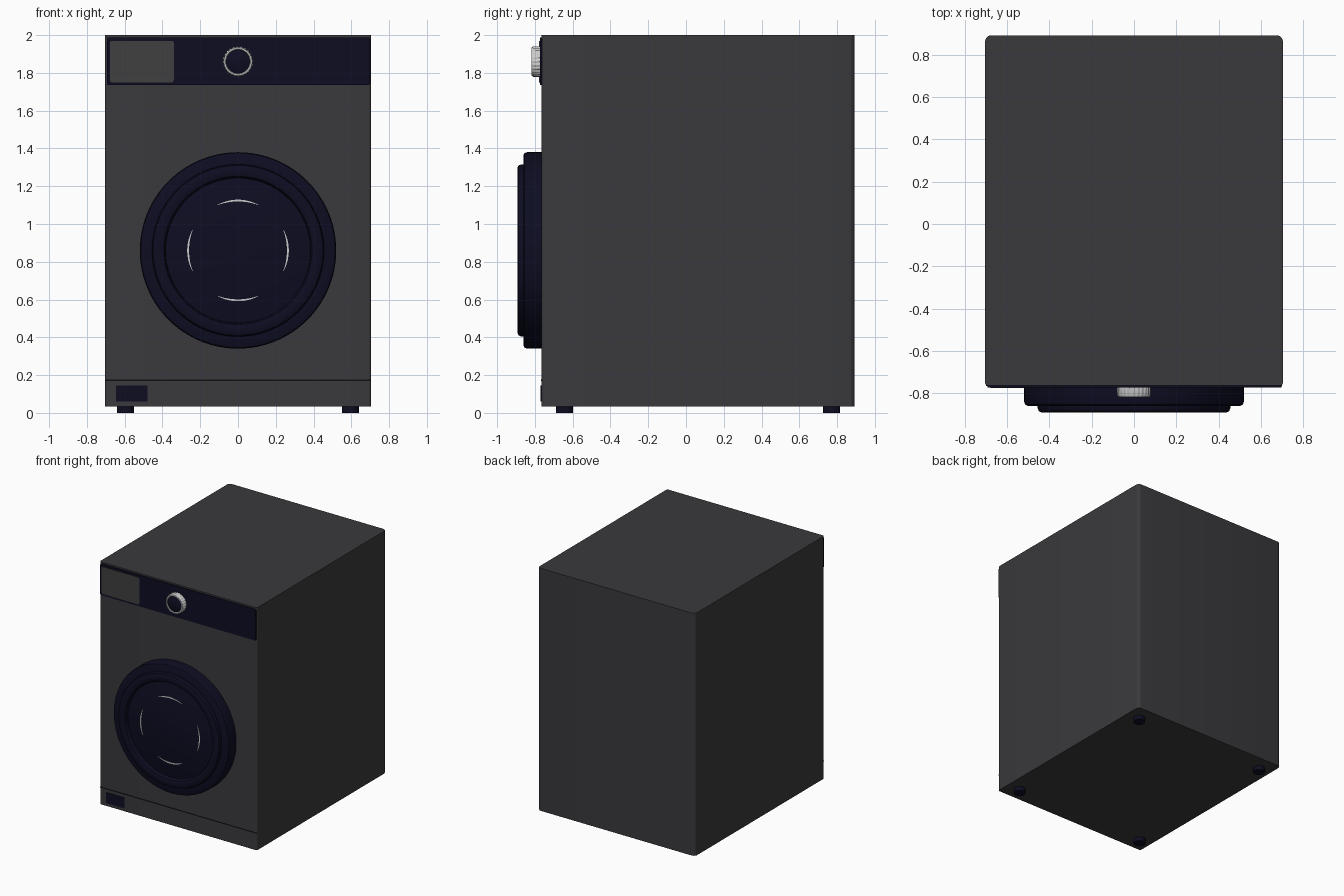
import bpy, bmesh
from math import sin, cos, pi, radians
from mathutils import Matrix

cube = bpy.data.objects.get("Cube")
if cube:
    bpy.data.objects.remove(cube)


def material(name, color):
    m = bpy.data.materials.new(name)
    m.use_nodes = True
    m.diffuse_color = (*color, 1)
    bsdf = m.node_tree.nodes["Principled BSDF"]
    bsdf.inputs["Base Color"].default_value = (*color, 1)
    bsdf.inputs["Roughness"].default_value = 0.5
    return m


GREY = material("graphite grey", (0.042, 0.042, 0.047))
LIGHT_GREY = material("drawer grey", (0.05, 0.05, 0.053))
NAVY = material("dark navy", (0.004, 0.004, 0.016))
SILVER = material("silver", (0.6, 0.6, 0.6))
BLACK = material("seam black", (0.005, 0.005, 0.006))

FRONT = -0.765
BACK = 0.893


def finish(name, bm, mat, smooth=True):
    bmesh.ops.recalc_face_normals(bm, faces=bm.faces)
    mesh = bpy.data.meshes.new(name)
    bm.to_mesh(mesh)
    bm.free()
    mesh.materials.append(mat)
    obj = bpy.data.objects.new(name, mesh)
    bpy.context.collection.objects.link(obj)
    if smooth:
        bpy.ops.object.select_all(action="DESELECT")
        obj.select_set(True)
        bpy.context.view_layer.objects.active = obj
        bpy.ops.object.shade_smooth_by_angle(angle=radians(35))
    return obj


def box(name, x, y, z, mat, axis=2, radius=0.0, small=None):
    """Box from (min, max) spans; edges along one axis are rounded."""
    bm = bmesh.new()
    bmesh.ops.create_cube(bm, size=1)
    for v in bm.verts:
        v.co = [s[0] if c < 0 else s[1] for c, s in zip(v.co, (x, y, z))]
    edges = [e for e in bm.edges
             if abs((e.verts[0].co - e.verts[1].co).normalized()[axis]) > 0.9]
    front = [e for e in edges if small and e.verts[0].co.y < 0]
    rest = [e for e in edges if e not in front]
    for group, r in ((rest, radius), (front, small)):
        if group and r:
            bmesh.ops.bevel(bm, geom=group, offset=r, segments=5,
                            profile=0.5, affect="EDGES")
    return finish(name, bm, mat)


def lathe(name, profile, z, mat, steps=96, flute=0.0):
    """Turn (radius, y) points about a front-to-back axis at height z."""
    bm = bmesh.new()
    rings = []
    for r, y in profile:
        ring = []
        for i in range(steps):
            a = 2 * pi * i / steps
            k = r - (flute if i % 4 > 1 and r > 0.075 else 0)
            ring.append(bm.verts.new((k * cos(a), y, z + k * sin(a))))
        rings.append(ring)
    for p, q in zip(rings, rings[1:]):
        for i in range(steps):
            j = (i + 1) % steps
            bm.faces.new((p[i], p[j], q[j], q[i]))
    bm.faces.new(rings[0])
    bm.faces.new(rings[-1])
    return finish(name, bm, mat)


# Cabinet with rounded upright edges
box("cabinet", (-0.705, 0.705), (FRONT, BACK), (0.035, 2.0), GREY,
    radius=0.03, small=0.015)

# Lower plinth seam and filter hatch
box("plinth_seam", (-0.7, 0.7), (FRONT - 0.002, FRONT + 0.004),
    (0.17, 0.177), BLACK)
box("filter_hatch", (-0.645, -0.48), (FRONT - 0.005, FRONT + 0.003),
    (0.06, 0.145), NAVY, axis=1, radius=0.005)

# Control panel and detergent drawer
box("control_panel", (-0.694, 0.698), (FRONT - 0.008, FRONT + 0.01),
    (1.735, 1.988), NAVY, axis=1, radius=0.01)
box("detergent_drawer", (-0.678, -0.34), (FRONT - 0.012, FRONT),
    (1.75, 1.97), LIGHT_GREY, axis=1, radius=0.012)

# Programme dial: fluted silver ring around a dark cap
DIAL_Z = 1.86
lathe("dial_ring", [(0.081, FRONT), (0.081, -0.808), (0.074, -0.818),
                    (0.066, -0.818), (0.062, -0.81)],
      DIAL_Z, SILVER, flute=0.004)
lathe("dial_cap", [(0.063, -0.79), (0.063, -0.812), (0.06, -0.814)],
      DIAL_Z, NAVY, steps=48)

# Round door: outer rim, raised bezel and slightly sunken glass
DOOR_Z = 0.86
lathe("door_rim", [(0.52, FRONT + 0.005), (0.52, -0.842), (0.515, -0.855),
                   (0.503, -0.861), (0.44, -0.861)], DOOR_Z, NAVY)
lathe("door_bezel_and_glass",
      [(0.456, -0.85), (0.456, -0.872), (0.45, -0.886), (0.436, -0.893),
       (0.405, -0.893), (0.392, -0.888), (0.385, -0.876), (0.383, -0.862),
       (0.376, -0.862), (0.36, -0.868)], DOOR_Z, NAVY)

# Four slim silver arcs on the glass
for n, side in enumerate(("left", "top", "right", "bottom")):
    bm = bmesh.new()
    rows = []
    for i in range(17):
        a = n * pi / 2 + radians(-24 + 3 * i)
        # the arcs taper towards their ends
        w = 0.001 + 0.004 * sin(pi * i / 16)
        rows.append([bm.verts.new((r * cos(a), y, DOOR_Z + r * sin(a)))
                     for r, y in ((0.264 - w, -0.866), (0.264 - w, -0.871),
                                  (0.264 + w, -0.871), (0.264 + w, -0.866))])
    for p, q in zip(rows, rows[1:]):
        for i in range(4):
            j = (i + 1) % 4
            bm.faces.new((p[i], p[j], q[j], q[i]))
    bm.faces.new(rows[0])
    bm.faces.new(rows[-1])
    finish("glass_arc_" + side, bm, SILVER, smooth=False)

# Four round feet
for x, side in ((0.595, "left"), (-0.595, "right")):
    for y, end in ((-0.643, "front"), (0.77, "back")):
        bm = bmesh.new()
        bmesh.ops.create_cone(bm, cap_ends=True, segments=32, radius1=0.045,
                              radius2=0.045, depth=0.04,
                              matrix=Matrix.Translation((x, y, 0.02)))
        finish(f"foot_{end}_{side}", bm, NAVY)
